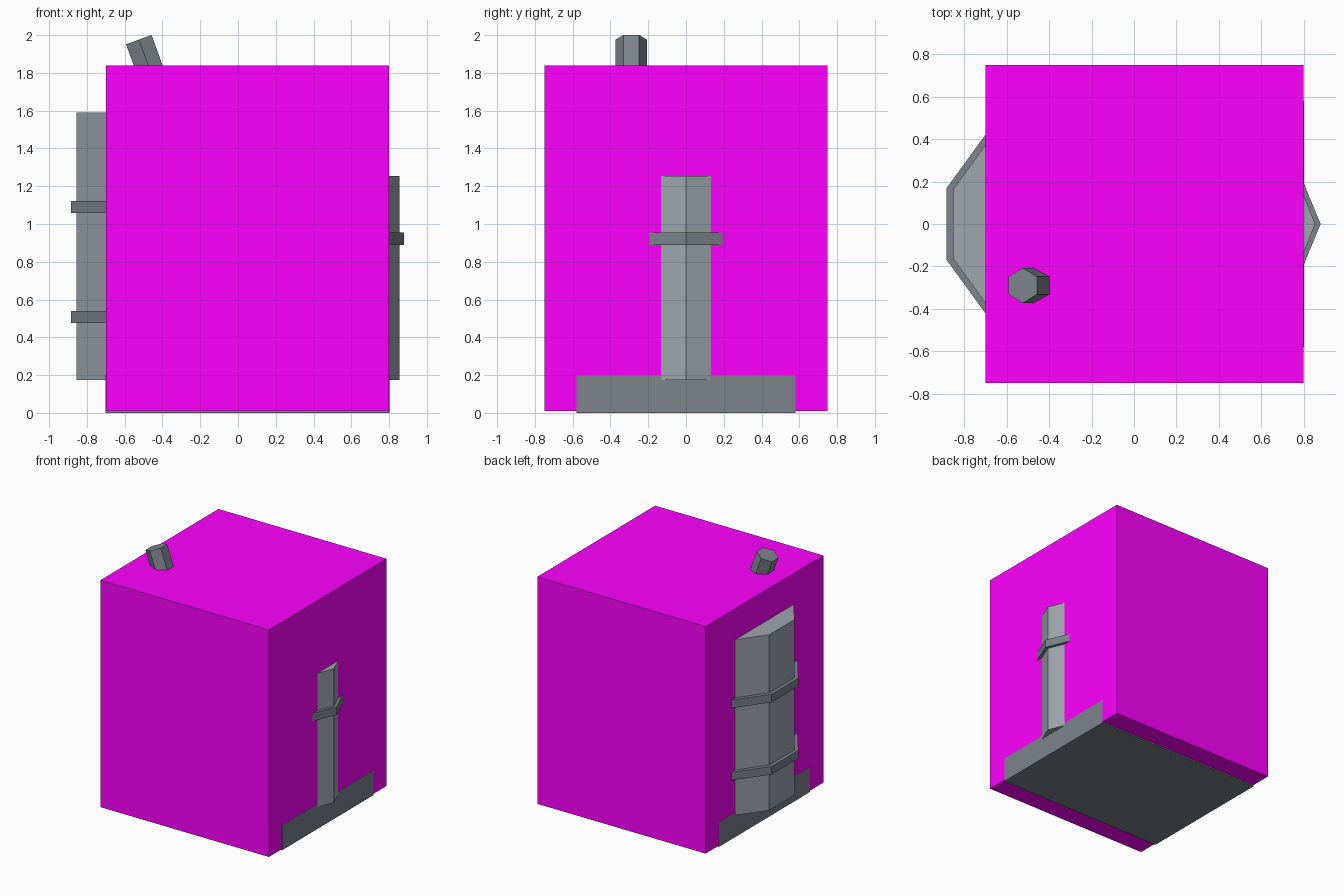
import bpy
from math import radians, sin, cos

if "Cube" in bpy.data.objects:
    bpy.data.objects.remove(bpy.data.objects["Cube"])


def material(name, rgb):
    m = bpy.data.materials.new(name)
    m.diffuse_color = (*rgb, 1)
    m.use_nodes = True
    m.node_tree.nodes["Principled BSDF"].inputs["Base Color"].default_value = m.diffuse_color
    return m


magenta = material("magenta", (1.0, 0.0, 1.0))
slate = material("slate", (0.20, 0.23, 0.26))
steel = material("steel", (0.34, 0.38, 0.42))


def box(name, lo, hi, mat):
    mid = [(a + b) / 2 for a, b in zip(lo, hi)]
    bpy.ops.mesh.primitive_cube_add(size=1, location=mid)
    o = bpy.context.object
    o.name = name
    o.scale = [b - a for a, b in zip(lo, hi)]
    bpy.ops.object.transform_apply(location=False, rotation=False, scale=True)
    o.data.materials.append(mat)


def prism(name, sides, radius, x, y, z0, z1, mat):
    bpy.ops.mesh.primitive_cylinder_add(vertices=sides, radius=radius, depth=z1 - z0,
                                        location=(x, y, (z0 + z1) / 2))
    o = bpy.context.object
    o.name = name
    o.data.materials.append(mat)
    return o


# Large housing block
box("housing_block", (-0.70, -0.75, 0.01), (0.80, 0.75, 1.84), magenta)

# Base slab, its ends just flush with the housing
box("base_slab", (-0.701, -0.58, 0.0), (0.801, 0.58, 0.20), slate)

# Large ten-sided tank bulging from the left side, with two bands
prism("large_tank", 10, 0.52, -0.36, 0, 0.175, 1.59, steel)
for i, z in enumerate((0.475, 1.057)):
    prism(f"large_tank_band_{i + 1}", 10, 0.55, -0.36, 0, z, z + 0.065, slate)

# Small eight-sided tank showing on the right side, with one band
prism("small_tank", 8, 0.355, 0.50, 0, 0.175, 1.255, steel)
prism("small_tank_band", 8, 0.38, 0.50, 0, 0.89, 0.955, slate)

# Tilted six-sided pipe coming out of the top
tilt, length = radians(20), 0.50
pipe = prism("tilted_pipe", 6, 0.083, 0, 0, 0, length, slate)
pipe.rotation_euler = (0, -tilt, 0)
pipe.location = (-0.525 + sin(tilt) * length / 2, -0.29, 1.976 - cos(tilt) * length / 2)
